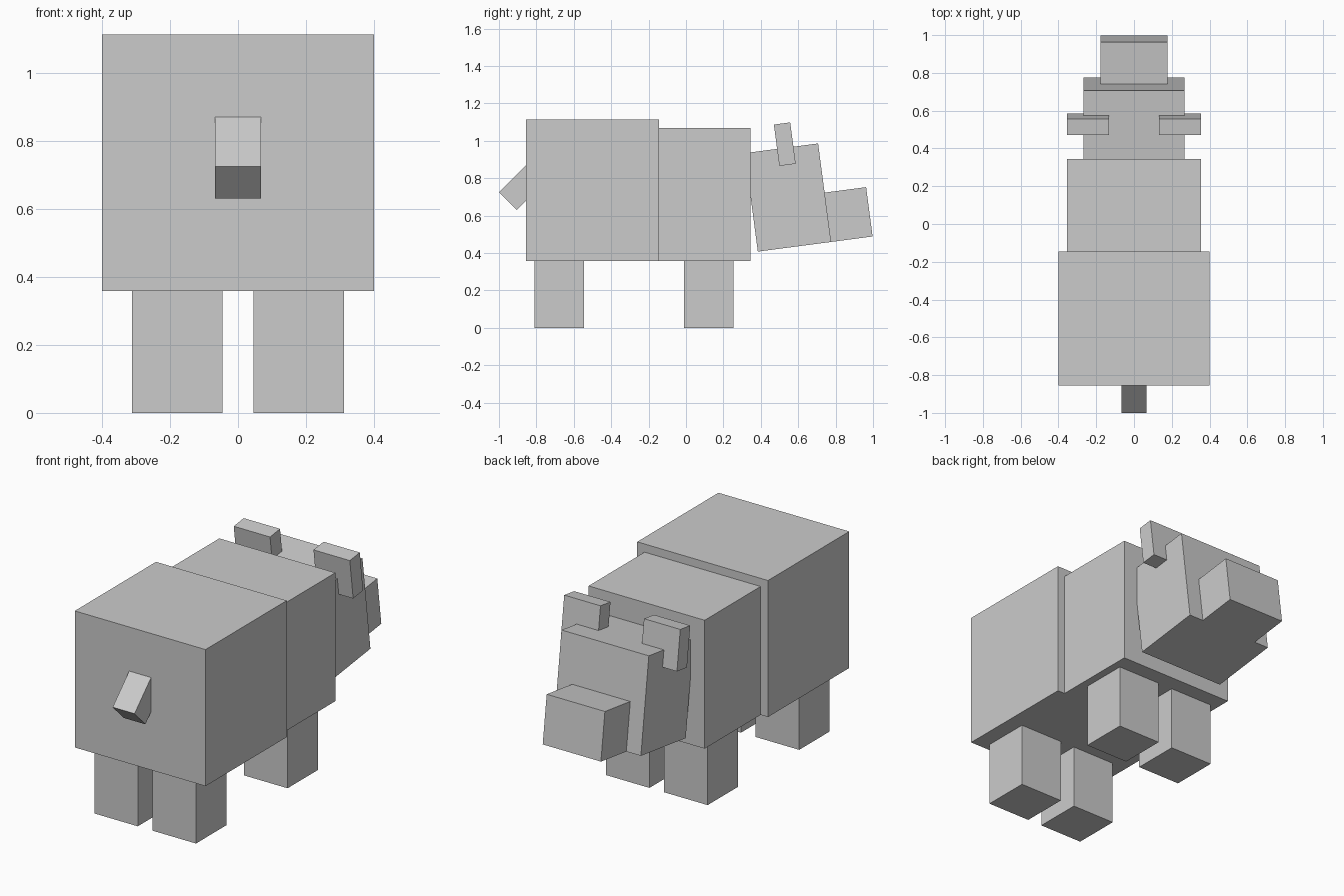
import bpy
import bmesh
from math import radians
from mathutils import Matrix, Vector

cube = bpy.data.objects.get("Cube")
if cube:
    bpy.data.objects.remove(cube, do_unlink=True)

grey = bpy.data.materials.new("plain grey")
grey.use_nodes = True
grey.diffuse_color = (0.6, 0.6, 0.6, 1)
grey.node_tree.nodes["Principled BSDF"].inputs["Base Color"].default_value = grey.diffuse_color


def box(name, x_range, corner, depth, height, tilt=0):
    """Box grown from its lower rear edge (y, z), tilted about that edge."""
    x0, x1 = x_range
    bm = bmesh.new()
    bmesh.ops.create_cube(bm, size=1)
    bmesh.ops.translate(bm, verts=bm.verts, vec=(0, 0.5, 0.5))
    bmesh.ops.scale(bm, verts=bm.verts, vec=(x1 - x0, depth, height))
    mesh = bpy.data.meshes.new(name)
    bm.to_mesh(mesh)
    bm.free()
    mesh.materials.append(grey)
    obj = bpy.data.objects.new(name, mesh)
    obj.location = Vector(((x0 + x1) / 2, *corner))
    obj.rotation_euler.x = radians(tilt)
    bpy.context.collection.objects.link(obj)
    return obj


def centred(name, half_width, *args):
    return box(name, (-half_width, half_width), *args)


def pair(name, inner, outer, *args):
    box("left_" + name, (inner, outer), *args)
    box("right_" + name, (-outer, -inner), *args)


HEAD_TILT = 7.5
HEAD_DEPTH = 0.395
head_corner = Vector((0.384, 0.408))

# Torso
centred("hindquarters", 0.4, (-0.855, 0.358), 0.71, 0.755)
centred("shoulders", 0.355, (-0.145, 0.358), 0.489, 0.71)

# Head with the muzzle continuing along its lower edge
centred("head", 0.267, head_corner, HEAD_DEPTH, 0.531, HEAD_TILT)
along = Matrix.Rotation(radians(HEAD_TILT), 2) @ Vector((HEAD_DEPTH, 0))
centred("muzzle", 0.178, head_corner + along, 0.224, 0.266, HEAD_TILT)

# Ears, set partly into the head
pair("ear", 0.133, 0.355, (0.499, 0.866), 0.088, 0.223, HEAD_TILT)

# Legs
pair("front_leg", 0.045, 0.311, (-0.011, 0), 0.266, 0.358)
pair("hind_leg", 0.045, 0.311, (-0.811, 0), 0.266, 0.358)

# Tail, hanging at a diagonal
centred("tail", 0.067, (-0.905, 0.63), 0.222, 0.134, 45)
